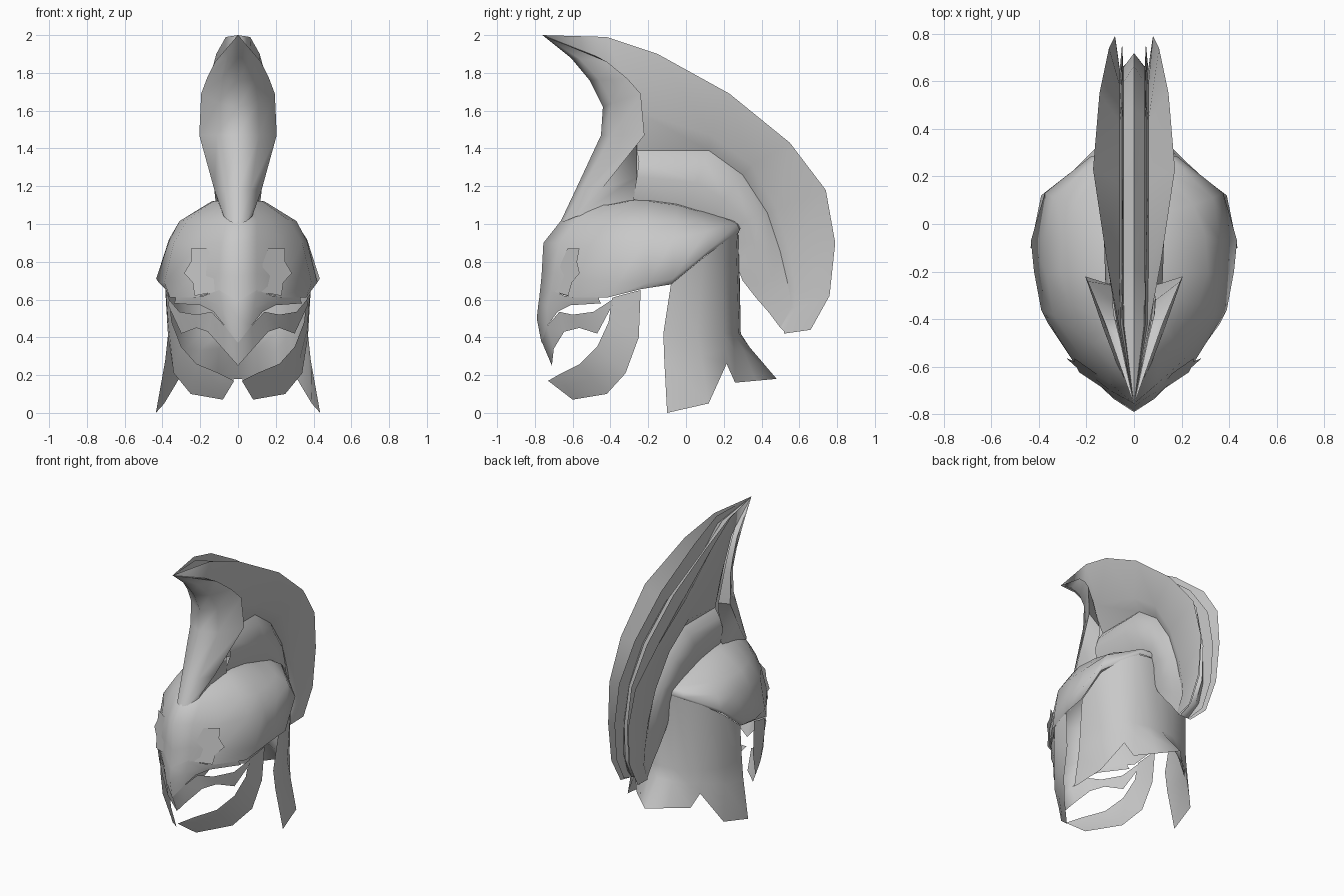
import bpy, bmesh, math
from mathutils import Vector

metal = bpy.data.materials.new("grey metal")
metal.diffuse_color = (0.58, 0.58, 0.58, 1)


def sheet(name, rows, centre):
    """Skin rows of points into a smooth sheet, mirrored in x, facing away from centre."""
    bm = bmesh.new()
    for side in (1, -1):
        grid = [[bm.verts.new((x * side, y, z)) for x, y, z in row] for row in rows]
        for a, b in zip(grid, grid[1:]):
            for i in range(len(a) - 1):
                quad = [a[i], a[i + 1], b[i + 1], b[i]]
                bm.faces.new(quad if side == 1 else quad[::-1])
    bmesh.ops.remove_doubles(bm, verts=bm.verts, dist=0.0005)
    bmesh.ops.dissolve_degenerate(bm, edges=bm.edges, dist=0.0005)
    bm.normal_update()
    c = Vector(centre)
    if sum(f.calc_area() * f.normal.dot(f.calc_center_median() - c) for f in bm.faces) < 0:
        bmesh.ops.reverse_faces(bm, faces=bm.faces)
    mesh = bpy.data.meshes.new(name)
    bm.to_mesh(mesh)
    bm.free()
    mesh.materials.append(metal)
    obj = bpy.data.objects.new(name, mesh)
    bpy.context.collection.objects.link(obj)
    bpy.ops.object.select_all(action='DESELECT')
    obj.select_set(True)
    bpy.context.view_layer.objects.active = obj
    bpy.ops.object.shade_smooth_by_angle(angle=math.radians(75))
    return obj


def blend(a, b, t, width):
    """Row part way between two rows, at a fixed width that narrows to the tip."""
    return [(width * min(1, p[0] / .07), p[1] + (q[1] - p[1]) * t, p[2] + (q[2] - p[2]) * t)
            for p, q in zip(a, b)]


# Dome: rings from the lower rim up, each from front centre round to back centre
rim = [(0, -.78, .58), (.1, -.715, .645), (.23, -.6, .61), (.36, -.42, .61),
       (.385, -.24, .655), (.39, -.08, .68), (.37, .1, .83), (.18, .275, .95), (0, .285, .96)]
bulge = [(0, -.765, .72), (.1, -.70, .74), (.25, -.585, .71), (.39, -.36, .69),
         (.42, -.2, .69), (.433, -.07, .71), (.375, .13, .87), (.18, .285, .97), (0, .29, .985)]
brow = [(0, -.755, .9), (.1, -.67, .9), (.22, -.56, .88), (.34, -.38, .9),
        (.365, -.22, .91), (.365, -.07, .92), (.33, .11, .96), (.16, .27, 1.0), (0, .28, 1.0)]
upper = [(0, -.66, 1.02), (.1, -.58, 1.02), (.18, -.5, 1.01), (.27, -.34, 1.02),
         (.31, -.2, 1.015), (.3, -.05, 1.015), (.25, .08, 1.02), (.12, .23, 1.02), (0, .24, 1.03)]
top = [(0, -.55, 1.1), (.06, -.48, 1.1), (.1, -.41, 1.1), (.13, -.3, 1.12),
       (.14, -.2, 1.12), (.14, -.05, 1.1), (.13, .05, 1.07), (.08, .18, 1.04), (0, .2, 1.04)]
ridge = [(0, y, z + .015) for x, y, z in top]
sheet("dome", [rim, bulge, brow, upper, top, ridge], (0, -.2, .6))

# Neck guard: rows from the dome down to the flared, notched hem
sheet("neck_guard", [
    [(.385, -.08, .68), (.365, .09, .82), (.28, .195, .9), (.19, .265, .95), (.1, .275, .955), (0, .28, .96)],
    [(.37, -.12, .42), (.36, .06, .42), (.28, .2, .42), (.2, .25, .42), (.1, .28, .42), (0, .29, .42)],
    [(.385, -.115, .28), (.37, .08, .3), (.275, .21, .34), (.205, .255, .33), (.1, .30, .34), (0, .335, .35)],
    [(.435, -.1, 0), (.39, .12, .05), (.265, .215, .26), (.22, .26, .16), (.11, .37, .17), (0, .48, .18)],
], (0, 0, .5))

# Cheek guards: back edge, swollen middle and front edge sweeping to the chin
cheek_back = [(.385, -.24, .65), (.37, -.25, .4), (.34, -.32, .21), (.25, -.42, .1),
              (.08, -.6, .07), (.02, -.73, .17)]
cheek_front = [(.365, -.39, .61), (.35, -.41, .48), (.30, -.47, .35), (.22, -.56, .26),
               (.1, -.66, .21), (.02, -.73, .17)]
cheek_mid = [tuple((p + q) / 2 + d for p, q, d in zip(a, b, (.006, -.004, 0)))
             for a, b in zip(cheek_back, cheek_front)]
cheek_mid[-1] = cheek_back[-1]
sheet("cheek_guards", [cheek_back, cheek_mid, cheek_front], (0, -.2, .4))

# Nose guard under the brow, above the eye slits
sheet("nose_guard", [
    [(0, -.78, .59), (.1, -.715, .65), (.18, -.645, .62), (.24, -.58, .61), (.33, -.46, .61)],
    [(0, -.79, .5), (.085, -.735, .56), (.16, -.66, .59), (.22, -.6, .59), (.33, -.46, .6)],
    [(0, -.765, .37), (.07, -.735, .46), (.13, -.68, .535), (.2, -.61, .57), (.34, -.45, .58)],
], (0, -.2, .5))

# Beak band below the eye slits, coming to a point at the front
sheet("beak_band", [
    [(0, -.765, .38), (.07, -.735, .46), (.14, -.67, .535), (.22, -.6, .52), (.31, -.49, .535), (.365, -.39, .6)],
    [(0, -.71, .25), (.08, -.7, .34), (.16, -.645, .43), (.22, -.565, .45), (.30, -.47, .42), (.37, -.39, .57)],
], (0, -.2, .5))

# Brow plates: thin horned shapes lying on the dome front
brow_outline = [((.16, .87), (.25, .87)), ((.13, .79), (.25, .8)), ((.13, .735), (.285, .74)),
                ((.125, .70), (.24, .69)), ((.1, .645), (.23, .62))]
sheet("brow_plates", [[(x, -.788 + .7 * x + .18 * (z - .6), z) for x, z in pair]
                      for pair in brow_outline], (0, 0, .7))

# Crest front: curved plate rising from the brow to the overhanging tip
plate_mid = [(0, -.67, 1.0), (0, -.585, 1.18), (0, -.45, 1.47), (0, -.44, 1.62),
             (0, -.51, 1.76), (0, -.61, 1.88), (0, -.76, 2.0)]
plate_edge = [(.075, -.58, 1.04), (.125, -.45, 1.18), (.205, -.22, 1.47), (.195, -.24, 1.69),
              (.165, -.31, 1.77), (.12, -.42, 1.86), (0, -.76, 2.0)]
plate_back = [(.1, -.28, 1.1), (.09, -.26, 1.25), (.08, -.26, 1.43), (.09, -.32, 1.66),
              (.085, -.38, 1.79), (.06, -.48, 1.89), (0, -.76, 2.0)]
plate_curve = [(e[0] * .55, m[1] + (e[1] - m[1]) * .25, m[2] + (e[2] - m[2]) * .3)
               for m, e in zip(plate_mid, plate_edge)]
sheet("crest_front", [plate_mid, plate_curve, plate_edge, plate_back], (0, 0, 1.4))

# Crest plume: rows follow the arc from the front tip down to the nape
outer = [(0, -.76, 2), (.065, -.42, 1.99), (.115, -.15, 1.9), (.172, .23, 1.69), (.145, .55, 1.43),
         (.105, .74, 1.18), (.08, .79, .9), (.075, .76, .62), (.07, .66, .44), (.05, .52, .42)]
crease = [(0, -.76, 2), (.07, -.43, 1.86), (.09, -.27, 1.6), (.115, .13, 1.47), (.11, .35, 1.31),
          (.09, .48, 1.08), (.075, .55, .85), (.07, .58, .65), (.065, .58, .55), (.05, .52, .43)]
groove = [(0, -.76, 2), (.06, -.42, 1.83), (.055, -.26, 1.39), (.055, .12, 1.39), (.055, .30, 1.26),
          (.055, .43, 1.06), (.05, .5, .85), (.05, .54, .68), (.05, .56, .56), (.045, .5, .45)]
sheet("crest_side_fins", [outer, crease, groove], (0, .1, 1.1))

# Ribs of hair in the channel between the side fins
sheet("crest_ribs", [
    blend(outer, crease, .3, 0), blend(outer, crease, .55, .045), blend(outer, crease, .13, .05),
    blend(outer, crease, .6, .06), outer], (0, .1, 1.0))

# Crest holder: rounded rail between the plume and the dome
shoulder = [(.1, -.25, 1.33), (.105, .1, 1.34), (.1, .27, 1.22), (.09, .39, 1.05),
            (.075, .45, .88), (.06, .46, .73), (.05, .46, .62), (.045, .44, .53)]
holder = [(.12, -.26, 1.25), (.13, .06, 1.22), (.12, .2, 1.13), (.105, .32, 1.02),
          (.085, .36, .9), (.07, .37, .77), (.055, .37, .68), (.045, .37, .61)]
base = [(.085, -.28, 1.13), (.085, 0, 1.08), (.085, .15, 1.03), (.075, .26, .97),
        (.06, .27, .9), (.055, .275, .8), (.05, .28, .75), (.045, .3, .7)]
sheet("crest_holder", [groove[2:], shoulder, holder, base], (0, .1, .9))
